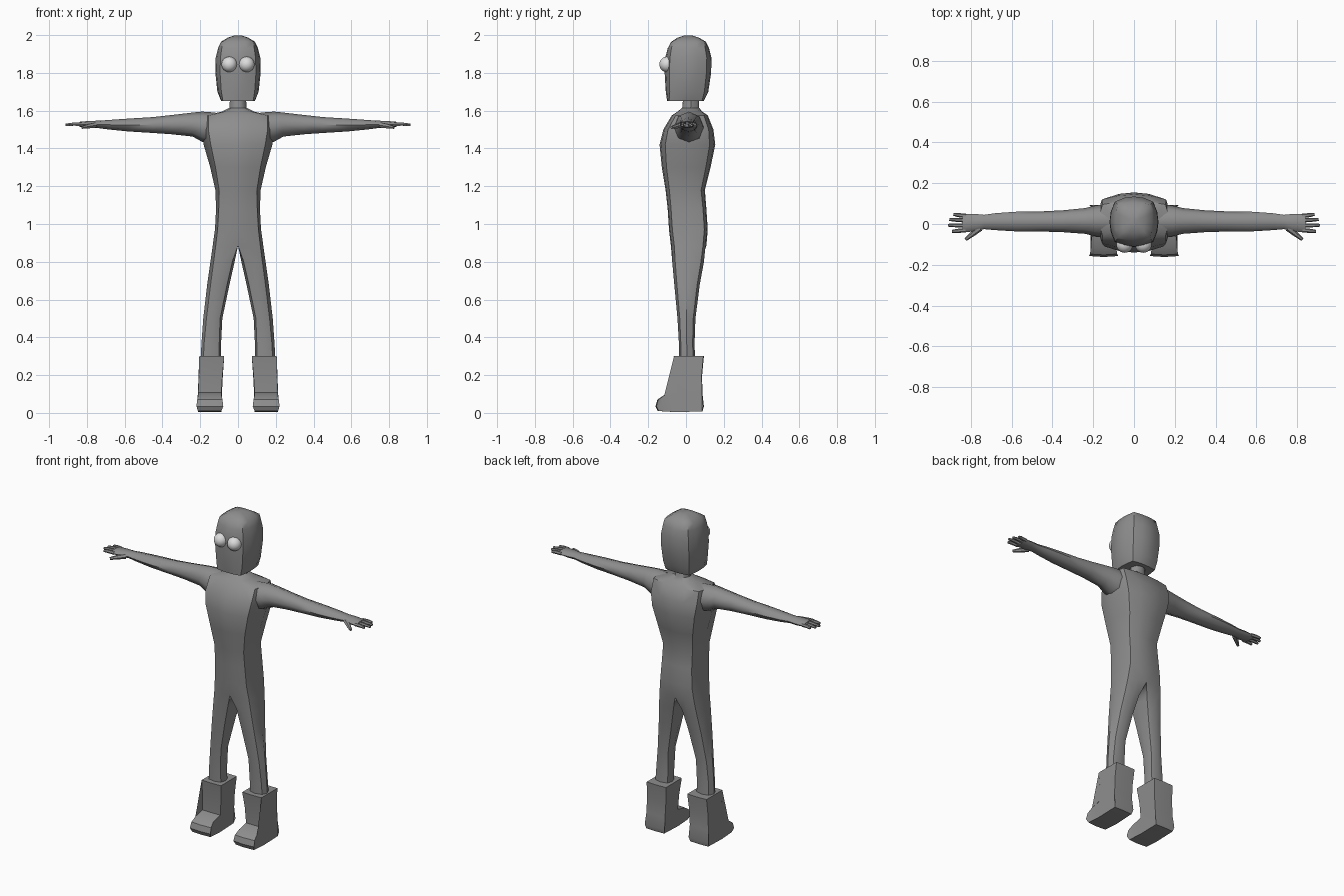
import bpy, bmesh, math
from mathutils import Vector

if "Cube" in bpy.data.objects:
    bpy.data.objects.remove(bpy.data.objects["Cube"])


def material(name, v):
    m = bpy.data.materials.new(name)
    m.diffuse_color = (v, v, v, 1)
    m.use_nodes = True
    m.node_tree.nodes["Principled BSDF"].inputs["Base Color"].default_value = m.diffuse_color
    return m


GREY = material("body grey", 0.27)
WHITE = material("eye white", 0.72)


def finish(name, bm, mat, angle=40, mirror=True):
    """Turn a bmesh into a smooth shaded object, mirrored across x if asked."""
    bmesh.ops.remove_doubles(bm, verts=bm.verts, dist=1e-5)
    bmesh.ops.recalc_face_normals(bm, faces=bm.faces)
    me = bpy.data.meshes.new(name)
    bm.to_mesh(me)
    bm.free()
    me.materials.append(mat)
    me.shade_smooth()
    me.set_sharp_from_angle(angle=math.radians(angle))
    ob = bpy.data.objects.new(name, me)
    bpy.context.collection.objects.link(ob)
    if mirror:
        mod = ob.modifiers.new("mirror", 'MIRROR')
        mod.merge_threshold = 0.0005
    return ob


def loft(bm, rings, cap_start=True, cap_end=True):
    """Skin closed rings; faces lying in the mirror plane are left out."""
    rows = [[bm.verts.new(p) for p in r] for r in rings]
    n = len(rows[0])
    for a, b in zip(rows, rows[1:]):
        for i in range(n):
            j = (i + 1) % n
            quad = (a[i], a[j], b[j], b[i])
            if any(abs(v.co.x) > 1e-6 for v in quad):
                bm.faces.new(quad)
    if cap_start:
        bm.faces.new(rows[0][::-1])
    if cap_end:
        bm.faces.new(rows[-1])


# Body and leg: half sections that open into a leg below the crotch
def body_ring(z, xi, xo, yf, yb, bx, by):
    ym, xc = (yf + yb) / 2, xo - bx
    f, b = yf + by, yb - by
    if xi > 0:
        xl, bi = xi + bx * 0.7, 0
        front, back = (xl, f), (xl, b)
        fm, bk = ((xl + xc) / 2, yf), ((xl + xc) / 2, yb)
    else:
        front, back = (0, yf), (0, yb)
        fm, bk = (xc / 2, yf + by * 0.25), (xc / 2, yb - by * 0.25)
    pts = [(xi, ym), front, fm, (xc, f), (xo, ym), (xc, b), bk, back]
    return [(x, y, z) for x, y in pts]


body_rows = [
    (1.67, 0, .042, -.015, .07, .012, .012),
    (1.615, 0, .046, -.02, .07, .012, .012),
    (1.595, 0, .085, -.045, .085, .015, .012),
    (1.575, 0, .175, -.075, .115, .02, .02),
    (1.50, 0, .192, -.12, .145, .035, .025),
    (1.42, 0, .182, -.14, .155, .038, .03),
    (1.30, 0, .147, -.128, .13, .028, .025),
    (1.18, 0, .120, -.108, .10, .02, .02),
    (1.08, 0, .116, -.097, .108, .014, .018),
    (0.97, 0, .122, -.09, .115, .014, .018),
    (0.885, 0, .134, -.08, .108, .016, .018),
    (0.80, .018, .146, -.073, .095, .017, .016),
    (0.68, .045, .163, -.062, .073, .018, .014),
    (0.50, .083, .184, -.045, .05, .017, .012),
    (0.36, .09, .194, -.037, .045, .014, .01),
    (0.26, .09, .198, -.035, .05, .014, .01),
]
bm = bmesh.new()
loft(bm, [body_ring(*r) for r in body_rows], cap_start=False)
finish("body", bm, GREY)


# Head: bulged block with hard corners
def head_ring(z, xo, yf, yb, b):
    xc, f, k, ym = xo - b, yf + b, b / 4, (yf + yb) / 2
    q, e = (yb - yf - 2 * b) / 4, yb - b
    pts = [(-xc, f), (-xc / 2, yf + k), (0, yf), (xc / 2, yf + k), (xc, f),
           (xo - k, ym - q), (xo, ym), (xo - k, ym + q), (xc, e),
           (xc / 2, yb - k), (0, yb), (-xc / 2, yb - k), (-xc, e),
           (k - xo, ym + q), (-xo, ym), (k - xo, ym - q)]
    return [(x, y, z) for x, y in pts]


bm = bmesh.new()
loft(bm, [head_ring(*r) for r in [
    (1.652, .09, -.10, .095, .01),
    (1.70, .109, -.107, .118, .021),
    (1.80, .12, -.113, .133, .025),
    (1.88, .118, -.11, .135, .025),
    (1.93, .106, -.097, .122, .02),
    (1.965, .09, -.078, .105, .01),
    (1.986, .055, -.045, .07, .006),
    (1.997, .022, -.012, .035, .002)]])
finish("head", bm, GREY, 45, mirror=False)

# Eyes
bm = bmesh.new()
bmesh.ops.create_uvsphere(bm, u_segments=24, v_segments=16, radius=.041)
bmesh.ops.translate(bm, verts=bm.verts, vec=(.046, -.10, 1.845))
finish("eyes", bm, WHITE, 60)


# Arm: eight sided sections along x
def arm_ring(x, y0, y1, z0, z1):
    yc, zc = (y0 + y1) / 2, (z0 + z1) / 2
    ry, rz = (y1 - y0) / 2, (z1 - z0) / 2
    return [(x, yc + ry * math.cos(i * math.pi / 4),
             zc + rz * math.sin(i * math.pi / 4)) for i in range(8)]


bm = bmesh.new()
loft(bm, [arm_ring(*r) for r in [
    (.12, -.07, .10, 1.42, 1.59),
    (.19, -.06, .09, 1.435, 1.595),
    (.24, -.048, .078, 1.463, 1.59),
    (.35, -.04, .067, 1.475, 1.577),
    (.45, -.037, .062, 1.482, 1.566),
    (.58, -.036, .06, 1.49, 1.558),
    (.68, -.03, .053, 1.50, 1.551),
    (.735, -.025, .045, 1.507, 1.547),
    (.785, -.036, .05, 1.508, 1.546),
    (.84, -.042, .05, 1.514, 1.541)]])
finish("arms", bm, GREY, 50)


# Fingers and thumb: tapered six sided tubes
def tube(bm, points):
    rings = []
    d = (Vector(points[-1][:3]) - Vector(points[0][:3])).normalized()
    side = d.cross(Vector((0, 0, 1))).normalized()
    up = side.cross(d)
    for x, y, z, r in points:
        rings.append([Vector((x, y, z)) + r * (math.cos(a) * side + math.sin(a) * up)
                      for a in (i * math.pi / 3 for i in range(6))])
    loft(bm, rings)


bm = bmesh.new()
for y0, y1, tip in ((.04, .048, .885), (.018, .022, .905),
                    (-.008, -.006, .912), (-.031, -.036, .892)):
    tube(bm, [(.825, y0, 1.528, .011), (.865, (y0 + y1) / 2, 1.529, .010),
              (tip, y1, 1.526, .007)])
tube(bm, [(.755, -.02, 1.524, .016), (.79, -.048, 1.518, .013),
          (.825, -.076, 1.511, .008)])
finish("fingers", bm, GREY, 50)

# Boots: side profile (y, z, inner x, outer x) spanned across the foot
profile = [
    (.092, .30, .073, .205), (-.063, .30, .073, .205),
    (-.05, .20, .082, .208), (-.047, .108, .088, .211),
    (-.115, .093, .088, .211), (-.147, .07, .082, .216),
    (-.157, .035, .078, .22), (-.145, .01, .088, .212),
    (-.05, .004, .088, .212), (.085, .008, .09, .212),
    (.092, .035, .082, .218), (.084, .108, .085, .212),
    (.083, .20, .08, .209),
]
bm = bmesh.new()
sides = []
for t in (0, .5, 1):
    bulge = 1.03 if t == .5 else 1
    sides.append([(xi + (xo - xi) * t, y * bulge, z) for y, z, xi, xo in profile])
loft(bm, sides)
bmesh.ops.triangulate(bm, faces=[f for f in bm.faces if len(f.verts) > 4])
finish("boots", bm, GREY, 30)
